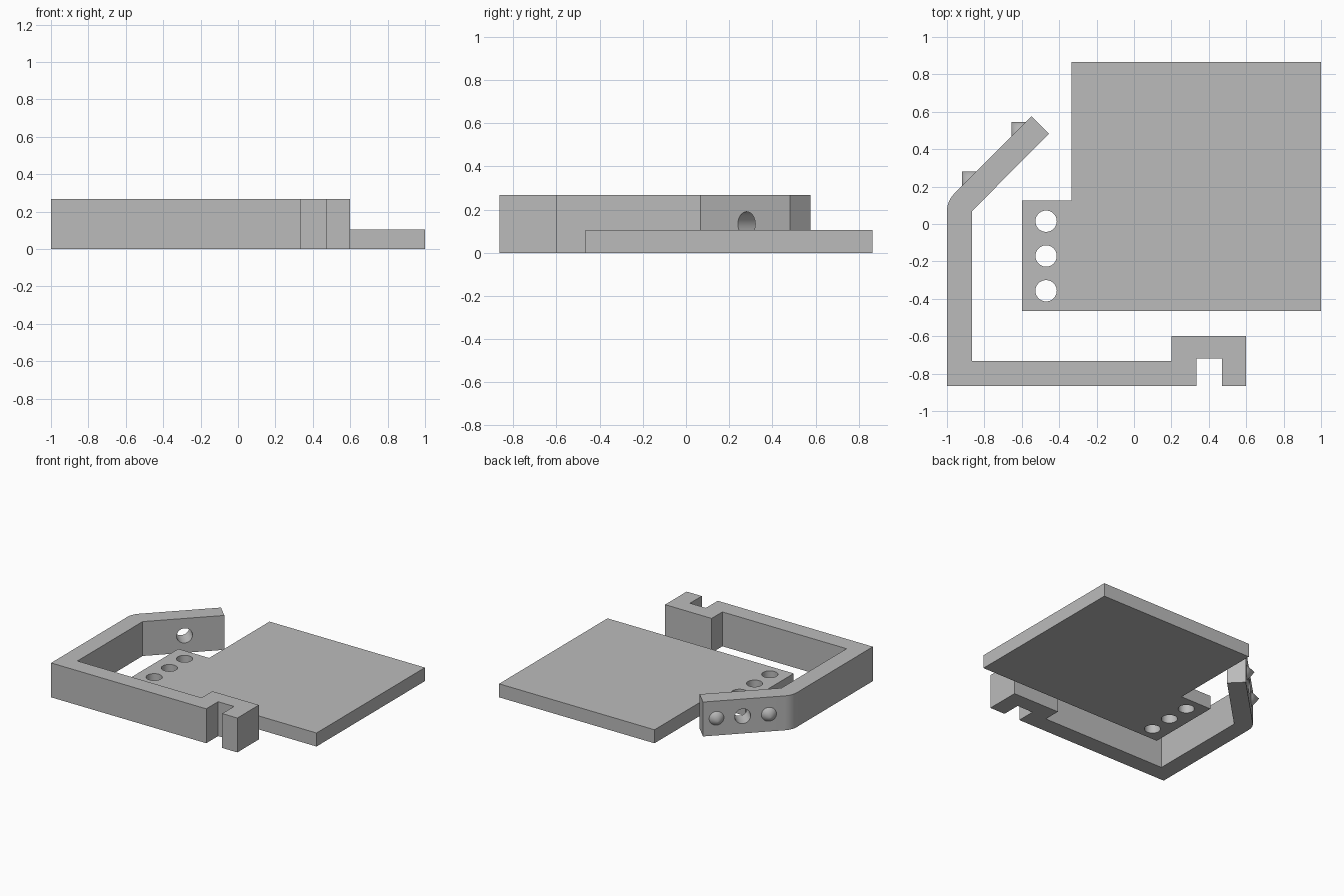
import bpy, bmesh, math
from mathutils import Vector

cube = bpy.data.objects.get("Cube")
if cube:
    bpy.data.objects.remove(cube, do_unlink=True)

GREY = (0.5, 0.5, 0.5, 1)
mat = bpy.data.materials.new("plain grey")
mat.use_nodes = True
mat.diffuse_color = GREY
mat.node_tree.nodes["Principled BSDF"].inputs["Base Color"].default_value = GREY

PLATE_H, FRAME_H, HOLE_R = 0.105, 0.267, 0.057
OUT = Vector((-1, 1, 0)).normalized()      # outward direction of the slanted arm
ALONG = Vector((1, 1, 0)).normalized()     # direction along the arm


def prism(name, outline, height):
    """Extrude a flat outline upwards from the ground."""
    bm = bmesh.new()
    base = bm.faces.new([bm.verts.new((x, y, 0)) for x, y in outline])
    top = bmesh.ops.extrude_face_region(bm, geom=[base])["geom"]
    bmesh.ops.translate(bm, vec=(0, 0, height),
                        verts=[v for v in top if isinstance(v, bmesh.types.BMVert)])
    bmesh.ops.recalc_face_normals(bm, faces=bm.faces)
    mesh = bpy.data.meshes.new(name)
    bm.to_mesh(mesh)
    bm.free()
    obj = bpy.data.objects.new(name, mesh)
    bpy.context.collection.objects.link(obj)
    mesh.materials.append(mat)
    return obj


def cone(name, centre, axis, r1, r2, depth):
    """Cone or cylinder along an axis."""
    bpy.ops.mesh.primitive_cone_add(vertices=48, radius1=r1, radius2=r2, depth=depth,
                                    location=centre,
                                    rotation=axis.to_track_quat("Z", "Y").to_euler())
    obj = bpy.context.object
    obj.name = name
    obj.data.materials.append(mat)
    return obj


def activate(obj):
    bpy.ops.object.select_all(action="DESELECT")
    obj.select_set(True)
    bpy.context.view_layer.objects.active = obj


def drill(obj, centre, axis):
    """Cut a round hole through a part."""
    cutter = cone("hole_cutter", centre, axis, HOLE_R, HOLE_R, 0.5)
    cutter.hide_render = True
    mod = obj.modifiers.new("hole", "BOOLEAN")
    mod.operation, mod.solver, mod.object = "DIFFERENCE", "EXACT", cutter
    activate(obj)
    bpy.ops.object.modifier_apply(modifier=mod.name)
    bpy.data.objects.remove(cutter, do_unlink=True)


def smooth(obj):
    activate(obj)
    bpy.ops.object.shade_smooth_by_angle(angle=math.radians(30))


# Base plate with a side tab and three holes
plate = prism("base_plate", [(-0.335, 0.865), (-0.335, 0.125), (-0.6, 0.125),
                             (-0.6, -0.465), (1, -0.465), (1, 0.865)], PLATE_H)
for i in range(3):
    drill(plate, (-0.47, 0.015 - 0.186 * i, PLATE_H / 2), Vector((0, 0, 1)))
smooth(plate)

# Bent frame: notched end block, long bar, side bar, rounded elbow, slanted arm
elbow = [(-0.867 + 0.133 * math.cos(a), 0.068 + 0.133 * math.sin(a))
         for a in (math.radians(135 + 45 * i / 8) for i in range(9))]
frame = prism("bent_frame", [(-1, -0.865), (0.333, -0.865), (0.333, -0.72), (0.47, -0.72),
                             (0.47, -0.865), (0.6, -0.865), (0.6, -0.6), (0.2, -0.6),
                             (0.2, -0.732), (-0.867, -0.732), (-0.867, 0.068),
                             (-0.455, 0.482), (-0.549, 0.576)] + elbow, FRAME_H)

# Hole through the arm, with a pointed stud on either side of it
middle = Vector((-0.75, 0.375, FRAME_H / 2))
drill(frame, middle - OUT * 0.067, OUT)
smooth(frame)
for name, side in (("upper_stud", 1), ("lower_stud", -1)):
    stud = cone(name, middle + ALONG * 0.1875 * side + OUT * 0.0265, OUT, 0.054, 0, 0.055)
    smooth(stud)
